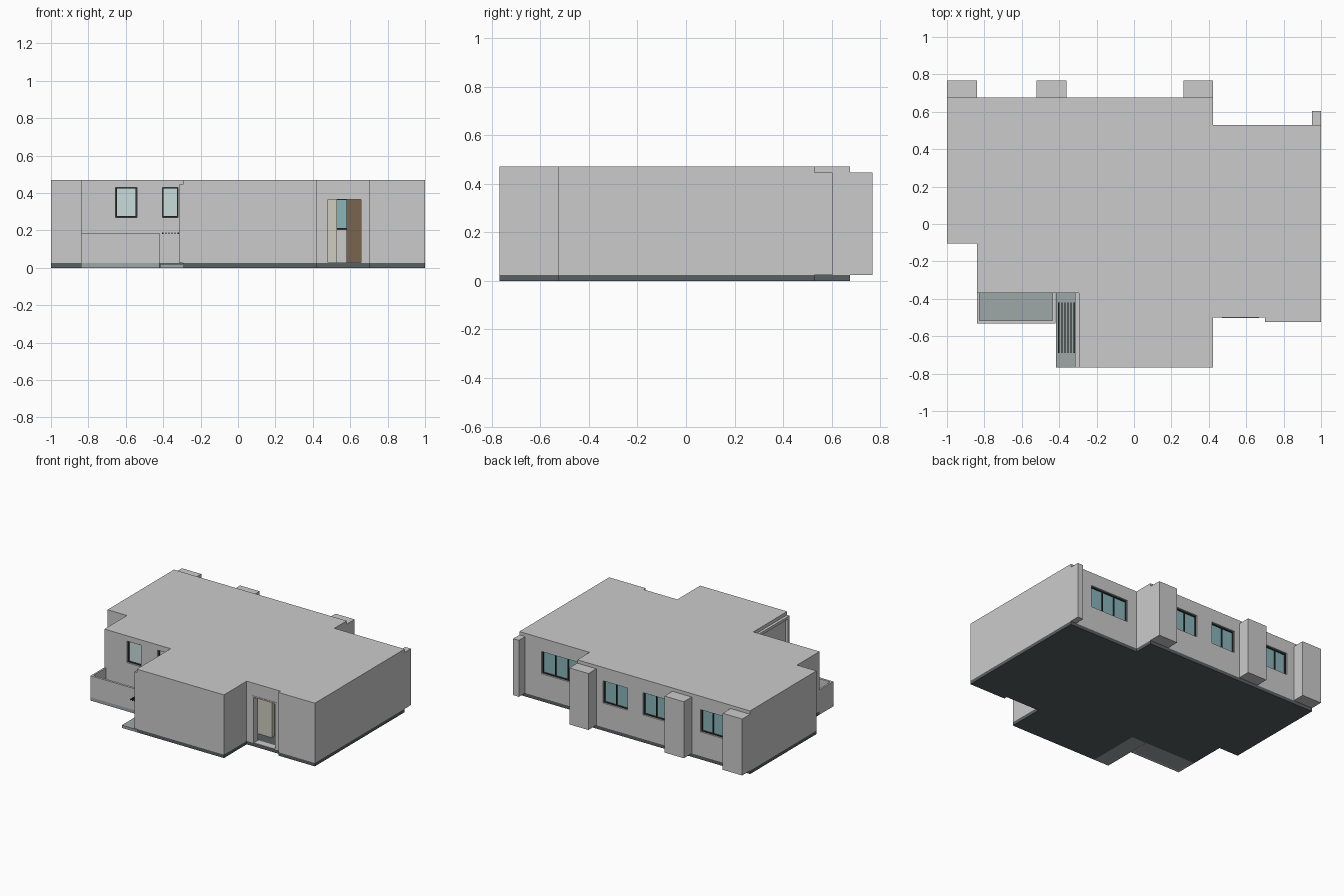
import bpy, bmesh
from mathutils import Vector, Matrix

if "Cube" in bpy.data.objects:
    bpy.data.objects.remove(bpy.data.objects["Cube"])


def material(name, rgb):
    m = bpy.data.materials.new(name)
    m.diffuse_color = (*rgb, 1)
    m.use_nodes = True
    m.node_tree.nodes["Principled BSDF"].inputs["Base Color"].default_value = m.diffuse_color
    return m


DARK = material("dark_metal", (0.03, 0.035, 0.035))
SLAB = material("dark_slab", (0.10, 0.115, 0.12))
GLASS = material("blue_glass", (0.25, 0.46, 0.49))
PALE = material("pale_glass", (0.58, 0.72, 0.71))
LEDGE = material("ledge_grey", (0.34, 0.39, 0.39))
WOOD = material("brown_wood", (0.19, 0.13, 0.075))
BEIGE = material("beige_plaster", (0.62, 0.61, 0.53))


def add_object(name, bm, mat=None):
    mesh = bpy.data.meshes.new(name)
    bm.to_mesh(mesh)
    bm.free()
    ob = bpy.data.objects.new(name, mesh)
    bpy.context.collection.objects.link(ob)
    if mat:
        mesh.materials.append(mat)
    return ob


def boxes(name, specs, mat=None):
    """Each spec is (x0, x1, y0, y1, z0, z1)."""
    bm = bmesh.new()
    for x0, x1, y0, y1, z0, z1 in specs:
        centre = Vector((x0 + x1, y0 + y1, z0 + z1)) / 2
        size = Matrix.Diagonal((x1 - x0, y1 - y0, z1 - z0, 1))
        bmesh.ops.create_cube(bm, size=1, matrix=Matrix.Translation(centre) @ size)
    return add_object(name, bm, mat)


def prism(name, outline, z0, z1, mat=None, capped=True):
    bm = bmesh.new()
    low = [bm.verts.new((x, y, z0)) for x, y in outline]
    top = [bm.verts.new((x, y, z1)) for x, y in outline]
    n = len(outline)
    for i in range(n):
        j = (i + 1) % n
        bm.faces.new((low[i], low[j], top[j], top[i]))
    if capped:
        bm.faces.new(top)
        bm.faces.new(low[::-1])
    return add_object(name, bm, mat)


# Floor plan, counter-clockwise
F = -0.768
PLAN = [(-1, -.105), (-.84, -.105), (-.84, -.37), (-.295, -.37), (-.295, F),
        (.422, F), (.422, -.5), (.70, -.5), (.70, -.525), (1, -.525),
        (1, .53), (.422, .53), (.422, .675), (-1, .675)]
Z0, Z1, TOP = 0.025, 0.445, 0.47

prism("floor_slab", PLAN, 0, Z0, SLAB)
prism("roof_slab", PLAN, Z1, TOP)

# Outer walls with window and door openings
walls = prism("outer_walls", PLAN, Z0, Z1, capped=False)
thick = walls.modifiers.new("thickness", 'SOLIDIFY')
thick.thickness = 0.05
thick.offset = -1
thick.use_even_offset = True

# Windows: x0, x1, z0, z1, outer wall y, outward direction, panes, glass
WINDOWS = {
    "back_window_right": (.50, .82, .205, .37, .53, 1, 3, GLASS),
    "back_window_mid_right": (.01, .21, .205, .37, .675, 1, 2, GLASS),
    "back_window_mid_left": (-.32, -.12, .205, .37, .675, 1, 2, GLASS),
    "back_window_left": (-.78, -.59, .205, .37, .675, 1, 2, GLASS),
    "front_window_wide": (-.655, -.54, .27, .43, -.37, -1, 1, PALE),
    "front_window_narrow": (-.405, -.32, .27, .43, -.37, -1, 1, PALE),
}
holes = [(x0, x1, y - .08, y + .08, z0, z1)
         for x0, x1, z0, z1, y, d, p, g in WINDOWS.values()]
holes.append((.47, .668, -.6, -.43, Z0 + .002, .375))
cutter = boxes("opening_cutter", holes)
cut = walls.modifiers.new("openings", 'BOOLEAN')
cut.object = cutter
cut.operation = 'DIFFERENCE'
cut.solver = 'EXACT'
bpy.context.view_layer.update()
graph = bpy.context.evaluated_depsgraph_get()
cut_mesh = bpy.data.meshes.new_from_object(walls.evaluated_get(graph))
walls.modifiers.clear()
walls.data = cut_mesh
bpy.data.objects.remove(cutter)


def window(name, x0, x1, z0, z1, y, d, panes, glass):
    t = 0.007
    ya, yb = sorted((y - d * .012, y - d * .035))
    bars = [(x0, x1, ya, yb, z0, z0 + t), (x0, x1, ya, yb, z1 - t, z1)]
    for i in range(panes + 1):
        x = x0 + (x1 - x0 - t) * i / panes
        bars.append((x, x + t, ya, yb, z0 + t, z1 - t))
    boxes(name + "_frame", bars, DARK)
    mid = (ya + yb) / 2
    boxes(name + "_glass", [(x0 + t / 2, x1 - t / 2, mid - .003, mid + .003,
                             z0 + t / 2, z1 - t / 2)], glass)


for name, spec in WINDOWS.items():
    window(name, *spec)

# Columns and end fin along the back
boxes("back_columns", [(x, x + w, .675, .768, Z0, Z1)
                       for x, w in ((-1, .16), (-.52, .16), (.265, .157))])
boxes("back_fin", [(.953, 1, .53, .603, Z0, Z1)])

# Entrance frame, and the hall seen through it
boxes("door_frame", [(.47, .48, -.503, -.45, Z0, .375),
                     (.658, .668, -.503, -.45, Z0, .375),
                     (.48, .658, -.503, -.45, .365, .375)])
boxes("hall_partition", [(-.1, .53, -.36, -.33, Z0, Z1)], BEIGE)
boxes("inner_door", [(.58, .75, -.12, -.10, Z0, .365)], WOOD)

# Low-walled ledge in the front left corner
boxes("ledge_floor", [(-.84, -.42, -.532, -.37, 0, Z0)], LEDGE)
boxes("ledge_parapet", [(-.84, -.42, -.532, -.515, 0, .185),
                        (-.84, -.827, -.515, -.37, 0, .185),
                        (-.437, -.42, -.515, -.37, 0, .185)])

# Narrow yard: floor, drying bars and side wall frame
boxes("yard_floor", [(-.418, -.295, F, -.37, 0, .02)], LEDGE)
boxes("drying_bars", [(x, x + .006, -.69, -.42, .18, .188)
                      for x in [-.405 + i * .0165 for i in range(6)]], DARK)
boxes("yard_frame", [(-.315, -.295, F, F + .02, Z0, Z1),
                     (-.315, -.295, -.39, -.37, Z0, Z1),
                     (-.315, -.295, F + .02, -.39, Z1 - .02, Z1),
                     (-.315, -.295, F + .02, -.39, Z0, Z0 + .02)])
